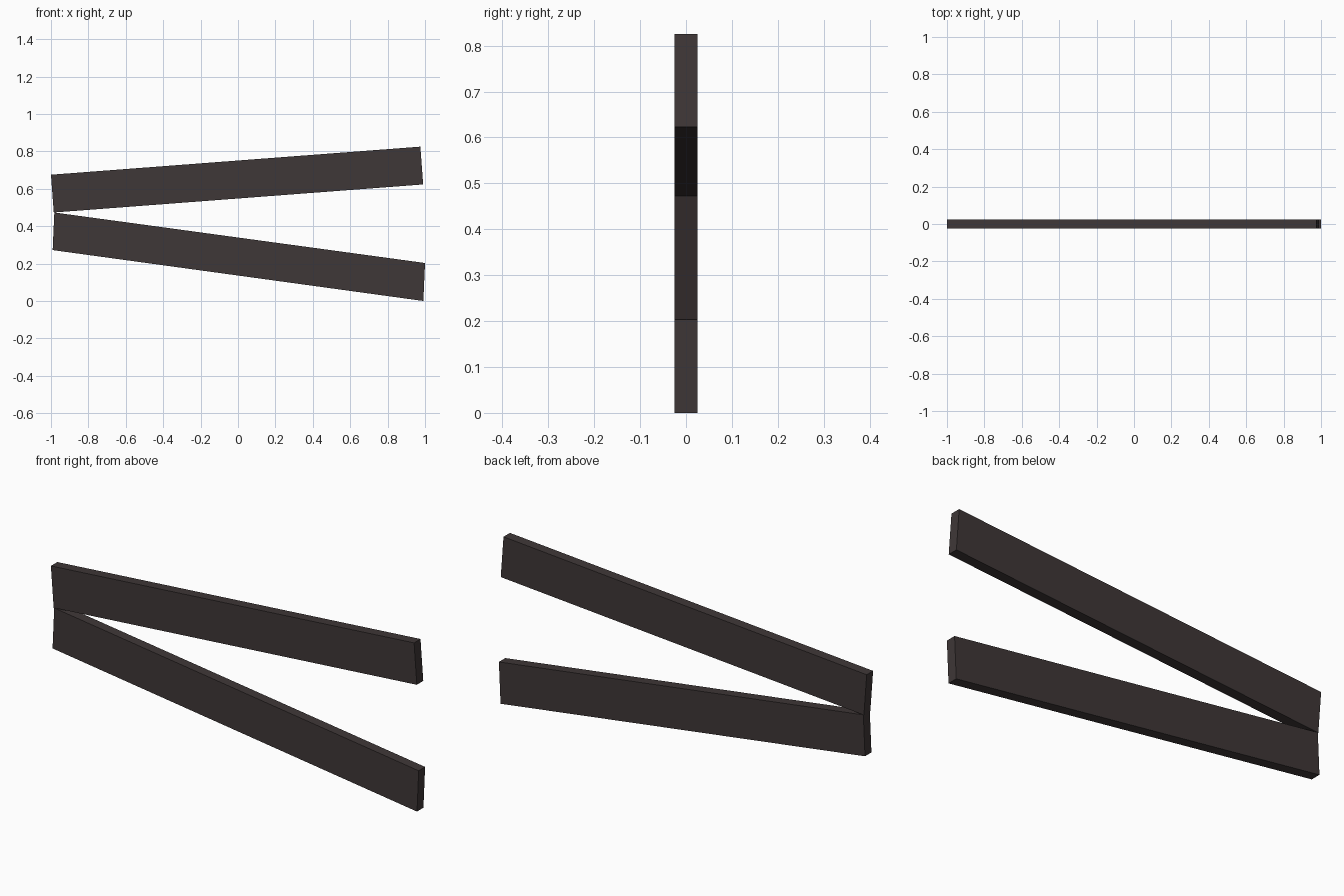
import bpy, bmesh

if "Cube" in bpy.data.objects:
    bpy.data.objects.remove(bpy.data.objects["Cube"])

# One dark brown-grey wood colour
wood = bpy.data.materials.new("dark_wood")
wood.diffuse_color = (0.049, 0.038, 0.038, 1)
wood.use_nodes = True
wood.node_tree.nodes["Principled BSDF"].inputs["Base Color"].default_value = wood.diffuse_color

HALF_DEPTH = 0.025


def plank(name, profile):
    """Extrude an x-z outline through the plank thickness."""
    bm = bmesh.new()
    face = bm.faces.new([bm.verts.new((x, -HALF_DEPTH, z)) for x, z in profile])
    ext = bmesh.ops.extrude_face_region(bm, geom=[face])
    verts = [v for v in ext["geom"] if isinstance(v, bmesh.types.BMVert)]
    bmesh.ops.translate(bm, verts=verts, vec=(0, 2 * HALF_DEPTH, 0))
    bmesh.ops.recalc_face_normals(bm, faces=bm.faces)
    mesh = bpy.data.meshes.new(name)
    bm.to_mesh(mesh)
    bm.free()
    mesh.materials.append(wood)
    obj = bpy.data.objects.new(name, mesh)
    bpy.context.collection.objects.link(obj)
    return obj


# Upper plank rises to the right
plank("upper_plank", [(-0.985, 0.473), (0.99, 0.623), (0.975, 0.825), (-1.0, 0.675)])

# Lower plank falls to the right, with slightly slanted ends
plank("lower_plank", [(-0.991, 0.272), (0.991, 0.0), (1.0, 0.203), (-0.982, 0.473)])
